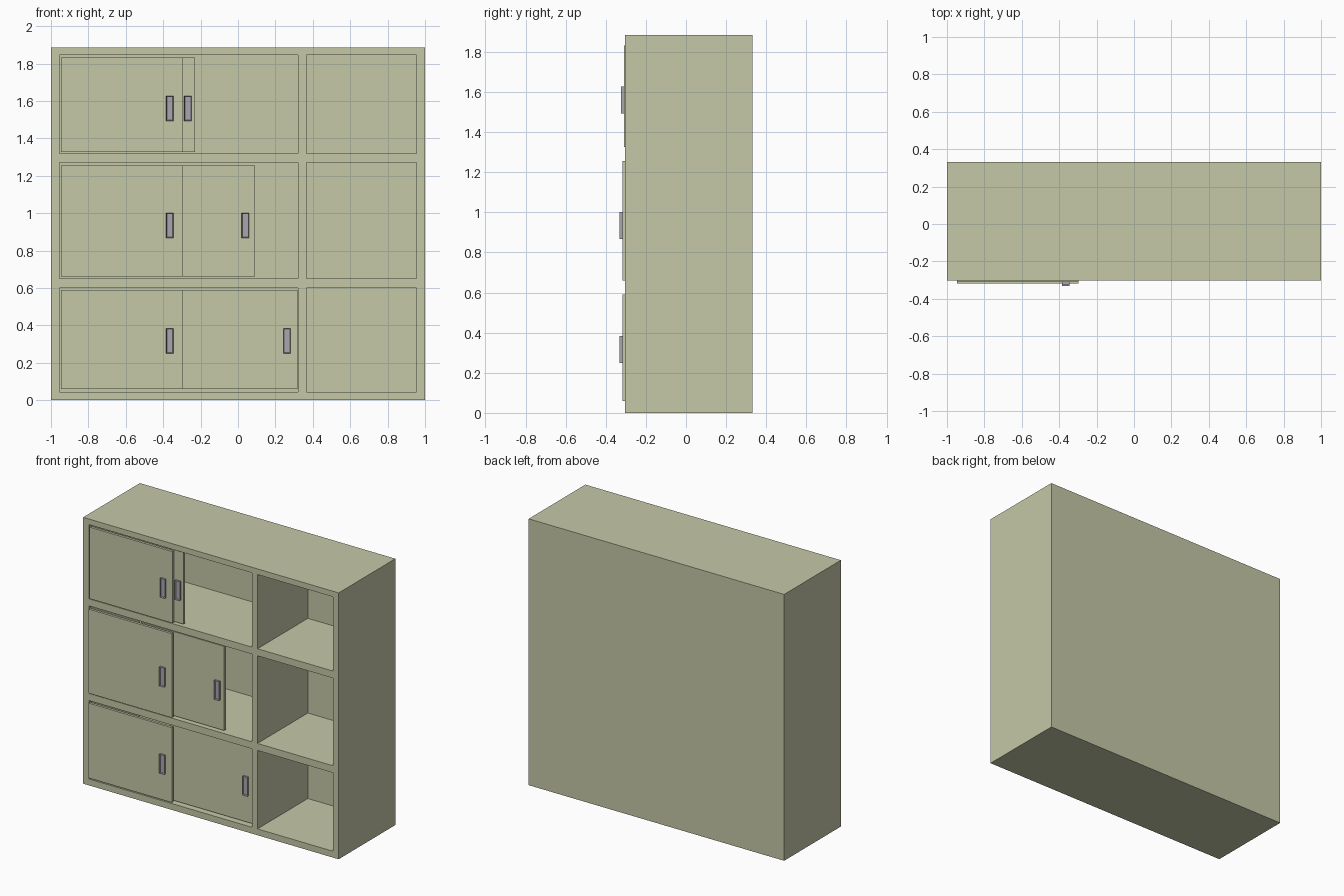
import bpy, bmesh

if "Cube" in bpy.data.objects:
    bpy.data.objects.remove(bpy.data.objects["Cube"])

FRONT, BACK, INNER = -0.303, 0.331, 0.26
XS = [-1, -0.955, 0.32, 0.365, 0.955, 1]
ZS = [0, 0.045, 0.60, 0.65, 1.27, 1.32, 1.845, 1.885]


def material(name, rgb):
    m = bpy.data.materials.new(name)
    m.diffuse_color = (*rgb, 1)
    m.use_nodes = True
    m.node_tree.nodes["Principled BSDF"].inputs["Base Color"].default_value = m.diffuse_color
    return m


paint = material("olive_paint", (0.56, 0.58, 0.39))
metal = material("grey_metal", (0.40, 0.39, 0.43))


def finish(bm, name, mat):
    bmesh.ops.recalc_face_normals(bm, faces=bm.faces)
    me = bpy.data.meshes.new(name)
    bm.to_mesh(me)
    bm.free()
    me.materials.append(mat)
    ob = bpy.data.objects.new(name, me)
    bpy.context.collection.objects.link(ob)
    return ob


def box(bm, x0, x1, y0, y1, z0, z1):
    vs = bmesh.ops.create_cube(bm, size=1)["verts"]
    for v in vs:
        v.co.x = x1 if v.co.x > 0 else x0
        v.co.y = y1 if v.co.y > 0 else y0
        v.co.z = z1 if v.co.z > 0 else z0


# Cabinet body: front frame grid, hollow cells pushed inward, solid outer shell
bm = bmesh.new()
grid = [[bm.verts.new((x, FRONT, z)) for z in ZS] for x in XS]
cells = []
for i in range(len(XS) - 1):
    for k in range(len(ZS) - 1):
        f = bm.faces.new((grid[i][k], grid[i + 1][k], grid[i + 1][k + 1], grid[i][k + 1]))
        if i % 2 and k % 2:
            cells.append(f)
rim = [e for e in bm.edges if e.is_boundary]
shell = bmesh.ops.extrude_edge_only(bm, edges=rim)["geom"]
for v in shell:
    if isinstance(v, bmesh.types.BMVert):
        v.co.y = BACK
bmesh.ops.holes_fill(bm, edges=[e for e in bm.edges if e.is_boundary], sides=0)
for f in bmesh.ops.extrude_discrete_faces(bm, faces=cells)["faces"]:
    for v in f.verts:
        v.co.y = INNER
flat = [e for e in bm.edges if len(e.link_faces) == 2]
bmesh.ops.recalc_face_normals(bm, faces=bm.faces)
bmesh.ops.dissolve_limit(bm, angle_limit=0.01, verts=bm.verts, edges=bm.edges)
finish(bm, "cabinet_body", paint)


# Sliding door panel
def door(name, x0, x1, y, z0, z1):
    bm = bmesh.new()
    box(bm, x0, x1, y, y + 0.018, z0, z1)
    finish(bm, name, paint)


# Finger pull with a raised rim and sunken centre
def handle(name, x, y, z):
    bm = bmesh.new()
    box(bm, x - 0.02, x + 0.02, y - 0.014, y, z - 0.067, z + 0.067)
    bm.normal_update()
    face = min(bm.faces, key=lambda f: f.calc_center_median().y)
    bmesh.ops.inset_individual(bm, faces=[face], thickness=0.006)
    bmesh.ops.translate(bm, verts=face.verts, vec=(0, 0.008, 0))
    finish(bm, name, metal)


# Rows: name, door bottom/top, handle height, outer door front, right door edge, its handle x
rows = [
    ("lower", 0.06, 0.59, 0.317, -0.317, 0.319, 0.262),
    ("middle", 0.66, 1.255, 0.935, -0.317, 0.09, 0.04),
    ("upper", 1.327, 1.833, 1.56, -0.310, -0.23, -0.268),
]
for row, z0, z1, hz, y, edge, hx in rows:
    door(row + "_outer_door", -0.947, -0.296, y, z0, z1)
    handle(row + "_outer_handle", -0.365, y, hz)
    door(row + "_inner_door", edge - 0.651, edge, -0.283, z0, z1)
    handle(row + "_inner_handle", hx, -0.283, hz)
